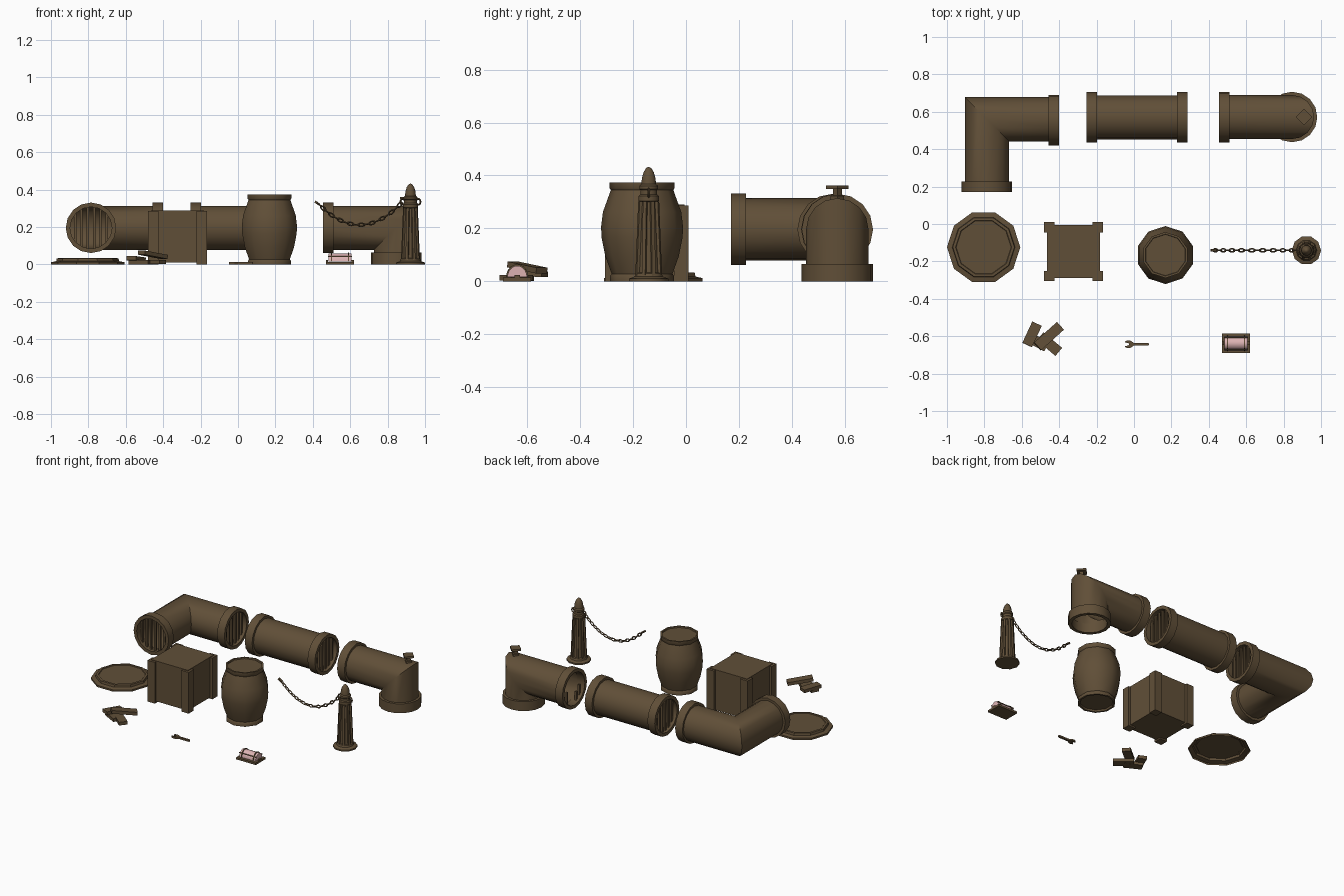
import bpy, bmesh, math
from mathutils import Vector, Matrix, Euler

if "Cube" in bpy.data.objects:
    bpy.data.objects.remove(bpy.data.objects["Cube"])

def material(name, col):
    m = bpy.data.materials.new(name)
    m.diffuse_color = (*col, 1)
    m.use_nodes = True
    m.node_tree.nodes["Principled BSDF"].inputs["Base Color"].default_value = m.diffuse_color
    return m

BROWN = material("rusty brown", (0.118, 0.078, 0.039))
PINK = material("pale pink glass", (0.72, 0.45, 0.45))

def finish(name, bm, mat=BROWN, angle=30, fix=True):
    if fix:
        bmesh.ops.recalc_face_normals(bm, faces=bm.faces)
    me = bpy.data.meshes.new(name)
    bm.to_mesh(me)
    bm.free()
    me.materials.append(mat)
    for p in me.polygons:
        p.use_smooth = True
    me.set_sharp_from_angle(angle=math.radians(angle))
    ob = bpy.data.objects.new(name, me)
    bpy.context.collection.objects.link(ob)
    return ob

def box(bm, c, s, rot=(0, 0, 0)):
    M = Matrix.Translation(c) @ Euler(rot).to_matrix().to_4x4() @ Matrix.Diagonal((*s, 1))
    bmesh.ops.create_cube(bm, size=1, matrix=M)

def lathe(bm, prof, n, M, closed=False, phase=0.0):
    """Spin (radius, height) points about local z; radius 0 becomes a cap."""
    rings = []
    for r, h in prof:
        if r == 0:
            rings.append([bm.verts.new(M @ Vector((0, 0, h)))])
        else:
            rings.append([bm.verts.new(M @ Vector((r * math.cos(phase + i * math.tau / n),
                          r * math.sin(phase + i * math.tau / n), h))) for i in range(n)])
    pairs = list(zip(rings, rings[1:])) + ([(rings[-1], rings[0])] if closed else [])
    for a, b in pairs:
        for i in range(n):
            j = (i + 1) % n
            if len(a) == 1:
                bm.faces.new((a[0], b[j], b[i]))
            elif len(b) == 1:
                bm.faces.new((a[i], a[j], b[0]))
            else:
                bm.faces.new((a[i], a[j], b[j], b[i]))

def pipe(name, pts, r=0.118, n=16):
    """Open tube along a path with mitred corners."""
    pts = [Vector(p) for p in pts]
    bm = bmesh.new()
    d = (pts[1] - pts[0]).normalized()
    M = d.to_track_quat('Z', 'Y').to_matrix()
    cur = [pts[0] + M @ Vector((r * math.cos(i * math.tau / n), r * math.sin(i * math.tau / n), 0))
           for i in range(n)]
    prev = [bm.verts.new(c) for c in cur]
    for k in range(1, len(pts)):
        d = (pts[k] - pts[k - 1]).normalized()
        nd = (pts[k + 1] - pts[k]).normalized() if k + 1 < len(pts) else d
        pn = d + nd
        cur = [c + d * ((pts[k] - c).dot(pn) / d.dot(pn)) for c in cur]
        new = [bm.verts.new(c) for c in cur]
        for i in range(n):
            j = (i + 1) % n
            bm.faces.new((prev[i], prev[j], new[j], new[i]))
        prev = new
    return finish(name, bm, fix=False)

def flange(name, p, inward, w=0.056):
    bm = bmesh.new()
    M = Matrix.Translation(p) @ Vector(inward).to_track_quat('Z', 'Y').to_matrix().to_4x4()
    lathe(bm, [(0.112, 0), (0.135, 0), (0.135, w), (0.112, w)], 16, M, closed=True)
    finish(name, bm)

def grate(name, p, inward, broken=False):
    bm = bmesh.new()
    p, d = Vector(p), Vector(inward)
    side = Vector((-d.y, d.x, 0))
    for i in range(6):
        o = (i - 2.5) * 0.034
        h = math.sqrt(0.115 ** 2 - o * o)
        c, hh = p + d * 0.025 + side * o, 2 * h
        if broken:
            if i in (2, 3):
                continue
            hh = h * (0.6 if i % 2 else 0.9)
            c.z += -h + hh / 2
        box(bm, c, (0.013, 0.013, hh))
    finish(name, bm)

# Elbow pipe
Z = 0.196
pipe("elbow_pipe", [(-0.40, 0.56, Z), (-0.786, 0.56, Z), (-0.786, 0.17, Z)])
# Straight pipe
pipe("straight_pipe", [(-0.25, 0.57, Z), (0.285, 0.57, Z)])
# Outlet pipe that turns down to the ground
pipe("outlet_pipe", [(0.455, 0.572, Z), (0.845, 0.572, Z), (0.845, 0.572, 0.0)])
ends = [("elbow_side", (-0.40, 0.556, Z), (-1, 0, 0), 1), ("elbow_front", (-0.786, 0.17, Z), (0, 1, 0), 1),
        ("straight_left", (-0.253, 0.57, Z), (1, 0, 0), 1), ("straight_right", (0.285, 0.57, Z), (-1, 0, 0), 1),
        ("outlet_left", (0.455, 0.572, Z), (1, 0, 0), 2), ("outlet_base", (0.845, 0.572, 0), (0, 0, 1), 0)]
for nm, p, d, g in ends:
    flange(nm + "_flange", p, d, 0.056 if g else 0.065)
    if g:
        grate(nm + "_grate", p, d, g == 2)
# Valve on the outlet
bm = bmesh.new()
lathe(bm, [(0, 0.30), (0.026, 0.30), (0.026, 0.322), (0.017, 0.325), (0.017, 0.349), (0.043, 0.349),
           (0.043, 0.362), (0, 0.362)], 4, Matrix.Translation((0.909, 0.572, 0)))
finish("outlet_valve", bm)

# Drain cover, open underneath
bm = bmesh.new()
lathe(bm, [(0.196, 0), (0.196, 0.012), (0.168, 0.018), (0.165, 0.033), (0.15, 0.034), (0.147, 0.030),
           (0, 0.030)], 10, Matrix.Translation((-0.804, -0.124, 0)))
finish("drain_cover", bm)

# Crate with corner posts
bm = bmesh.new()
cx, cy = -0.323, -0.148
box(bm, (cx, cy, 0.15), (0.284, 0.284, 0.28))
for sx in (-1, 1):
    for sy in (-1, 1):
        box(bm, (cx + sx * 0.13, cy + sy * 0.13, 0.143), (0.056, 0.056, 0.286))
finish("crate", bm)

# Barrel
bm = bmesh.new()
lathe(bm, [(0, 0.012), (0.105, 0.012), (0.108, 0), (0.121, 0), (0.121, 0.02), (0.115, 0.028), (0.139, 0.095),
           (0.153, 0.165), (0.155, 0.205), (0.148, 0.262), (0.118, 0.345), (0.123, 0.352), (0.123, 0.374),
           (0.112, 0.374), (0.110, 0.366), (0, 0.366)],
      10, Matrix.Translation((0.168, -0.166, 0)), phase=math.pi / 2)
finish("barrel", bm, angle=40)

# Bollard: stepped foot, tapered shaft, ribs, collar and domed tip
bm = bmesh.new()
T = Matrix.Translation((0.922, -0.141, 0))
lathe(bm, [(0, 0), (0.078, 0), (0.078, 0.010), (0.056, 0.018), (0.052, 0.03), (0.043, 0.034), (0.031, 0.30),
           (0.040, 0.304), (0.040, 0.322), (0.033, 0.328), (0.033, 0.345), (0.037, 0.349), (0.037, 0.361),
           (0.029, 0.367), (0.027, 0.39), (0.020, 0.413), (0.010, 0.428), (0, 0.433)], 10, T)
for i in range(8):
    R = T @ Matrix.Rotation((i + 0.5) * math.tau / 8, 4, 'Z')
    vs = bmesh.ops.create_cube(bm, size=1)['verts']
    for v in vs:
        top = v.co.z > 0
        v.co = R @ Vector(((0.040 if top else 0.052) if v.co.x > 0 else 0.02, v.co.y * 0.014,
                           0.302 if top else 0.02))
finish("bollard", bm, angle=40)

# Chain links and the two bollard eyes
def link(bm, M, a, b, r):
    rows = []
    for i in range(10):
        t = i * math.tau / 10
        c, o = Vector((a * math.cos(t), b * math.sin(t), 0)), Vector((math.cos(t), math.sin(t), 0))
        rows.append([bm.verts.new(M @ (c + o * r * math.cos(u) + Vector((0, 0, r * math.sin(u)))))
                     for u in (0, math.pi / 2, math.pi, 1.5 * math.pi)])
    for i in range(10):
        p, q = rows[i], rows[(i + 1) % 10]
        for k in range(4):
            bm.faces.new((p[k], q[k], q[(k + 1) % 4], p[(k + 1) % 4]))

def sag(x):
    return 0.212 + 2.33 * (x - 0.65) ** 2

bm = bmesh.new()
x, k = 0.435, 0
while x < 0.875:
    slope = 4.66 * (x - 0.65)
    M = (Matrix.Translation((x, -0.141, sag(x))) @ Matrix.Rotation(-math.atan(slope), 4, 'Y')
         @ Matrix.Rotation(math.pi / 2 * (k % 2), 4, 'X'))
    link(bm, M, 0.018, 0.0085, 0.0042)
    x += 0.029 / math.sqrt(1 + slope * slope)
    k += 1
box(bm, (0.424, -0.141, 0.328), (0.03, 0.012, 0.012), (0, 0.6, 0))
finish("chain", bm)
bm = bmesh.new()
for s in (-1, 1):
    link(bm, Matrix.Translation((0.922 + s * 0.042, -0.141, 0.335)) @ Matrix.Rotation(math.pi / 2, 4, 'X'),
         0.012, 0.016, 0.005)
finish("bollard_eyes", bm)

# Pile of broken planks
bm = bmesh.new()
for c, ln, tilt, ang in [((-0.545, -0.59, 0.030), 0.125, 0.06, 65), ((-0.455, -0.60, 0.052), 0.165, 0.14, 42),
                         ((-0.452, -0.642, 0.013), 0.13, 0, -40), ((-0.52, -0.628, 0.012), 0.12, 0, -28)]:
    box(bm, c, (ln, 0.056, 0.022), (0, tilt, math.radians(ang)))
finish("broken_planks", bm)

# Wrench lying flat: half outline mirrored across its length
half = [(-0.030, 0.007), (-0.046, 0.009), (-0.049, 0.014), (-0.038, 0.020), (-0.020, 0.020), (-0.008, 0.012),
        (0.0, 0.007), (0.075, 0.007), (0.08, 0.004)]
out = [(-0.026, 0)] + half + [(a, -b) for a, b in reversed(half)]
bm = bmesh.new()
f = bm.faces.new([bm.verts.new((a, b - 0.643, 0)) for a, b in out])
ex = bmesh.ops.extrude_face_region(bm, geom=[f])['geom']
bmesh.ops.translate(bm, vec=(0, 0, 0.012), verts=[g for g in ex if isinstance(g, bmesh.types.BMVert)])
finish("wrench", bm)

# Caged lamp: base, glass half cylinder, cage hoops and bars
LX, LY = 0.545, -0.638
bm = bmesh.new()
box(bm, (LX, LY, 0.007), (0.15, 0.106, 0.014))
finish("lamp_base", bm)

def arch(bm, r0, r1, x0, x1, n=10):
    """Solid half ring (or half cylinder when r0 is 0) lying along x."""
    pts = [(r1 * math.cos(i * math.pi / n), r1 * math.sin(i * math.pi / n)) for i in range(n + 1)]
    if r0:
        pts += [(a * r0 / r1, b * r0 / r1) for a, b in reversed(pts)]
    f = bm.faces.new([bm.verts.new((x0, LY + a, 0.016 + b * 1.15)) for a, b in pts])
    ex = bmesh.ops.extrude_face_region(bm, geom=[f])['geom']
    bmesh.ops.translate(bm, vec=(x1 - x0, 0, 0), verts=[g for g in ex if isinstance(g, bmesh.types.BMVert)])

bm = bmesh.new()
arch(bm, 0, 0.037, LX - 0.062, LX + 0.062)
finish("lamp_glass", bm, PINK)
bm = bmesh.new()
for s in (-1, 1):
    arch(bm, 0.036, 0.042, LX + s * 0.045 - 0.003, LX + s * 0.045 + 0.003)
for a in (35, 145):
    t = math.radians(a)
    box(bm, (LX, LY + 0.039 * math.cos(t), 0.016 + 0.045 * math.sin(t)), (0.13, 0.005, 0.005))
for s in (-1, 1):
    box(bm, (LX + s * 0.069, LY, 0.018), (0.012, 0.02, 0.010))
finish("lamp_cage", bm)
